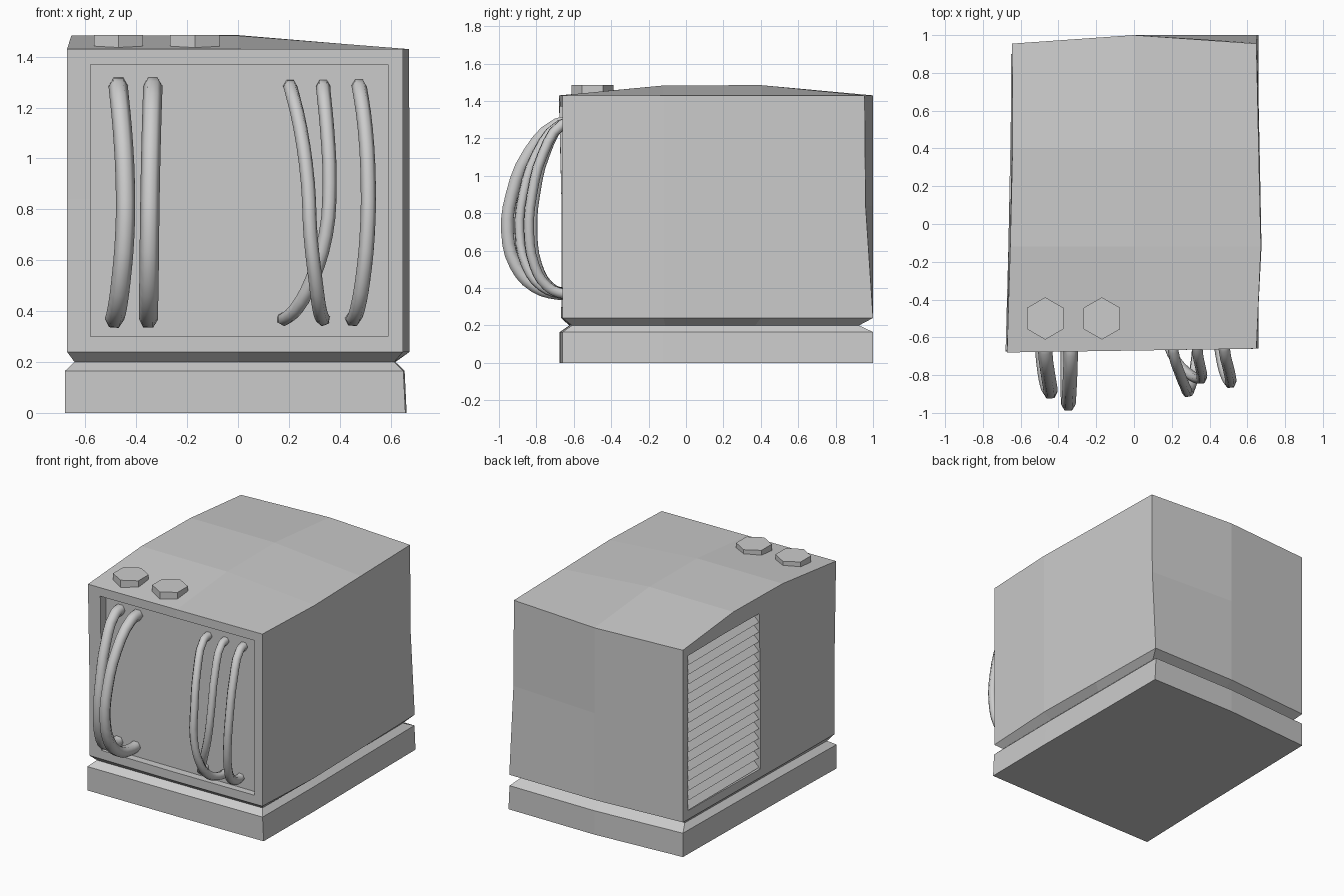
import bpy, bmesh, math
from mathutils import Vector

if "Cube" in bpy.data.objects:
    bpy.data.objects.remove(bpy.data.objects["Cube"])


def make_object(name, bm):
    bmesh.ops.recalc_face_normals(bm, faces=bm.faces)
    me = bpy.data.meshes.new(name)
    bm.to_mesh(me)
    bm.free()
    ob = bpy.data.objects.new(name, me)
    bpy.context.collection.objects.link(ob)
    return ob


def box(name, lo, hi):
    bm = bmesh.new()
    bmesh.ops.create_cube(bm, size=1)
    for v in bm.verts:
        v.co = Vector([(a + b) / 2 + c * (b - a) for a, b, c in zip(lo, hi, v.co)])
    return make_object(name, bm)


def cut(ob, cutter):
    mod = ob.modifiers.new("recess", 'BOOLEAN')
    mod.operation, mod.object, mod.solver = 'DIFFERENCE', cutter, 'EXACT'
    bpy.context.view_layer.objects.active = ob
    bpy.ops.object.modifier_apply(modifier=mod.name)
    bpy.data.objects.remove(cutter)


# Slightly warped plans, counter-clockwise from the front left corner
back_left = [(0, 1), (-.645, .955)]
plinth = [(-.68, -.675), (0, -.67), (.65, -.66), (.655, -.12), (.652, .4),
          (.65, 1)] + back_left + [(-.655, .4), (-.665, -.12)]
foot = [(x + .008 if x > .6 else x, y) for x, y in plinth]
groove = [(x * .945, y * .925) for x, y in plinth]
lower = [(-.672, -.665), (0, -.668), (.648, -.66), (.675, -.12), (.665, .4),
         (.652, 1)] + back_left + [(-.655, .4), (-.665, -.12)]
middle = [(.648, .96) if i == 5 else p for i, p in enumerate(lower)]
upper = [(-.672, -.68), (0, -.67), (.648, -.66), (.672, -.12), (.66, .4),
         (.648, .955)] + back_left + [(-.643, .4), (-.655, -.12)]

# Body shell with grooved plinth and domed lid
bm = bmesh.new()
rings = []
for z, plan in [(0, foot), (.165, plinth), (.2, groove), (.24, lower),
                (.84, middle), (1.43, upper)]:
    rings.append([bm.verts.new((x, y, z)) for x, y in plan])
for a, b in zip(rings, rings[1:]):
    for i in range(10):
        j = (i + 1) % 10
        bm.faces.new((a[i], a[j], b[j], b[i]))
bm.faces.new(rings[0][::-1])
top = rings[-1]
top[8].co.z = top[9].co.z = 1.483
mid_front = bm.verts.new((0, -.12, 1.483))
mid_back = bm.verts.new((0, .4, 1.485))
rows = [(top[0], top[1], top[2]), (top[9], mid_front, top[3]),
        (top[8], mid_back, top[4]), (top[7], top[6], top[5])]
for a, b in zip(rows, rows[1:]):
    for i in range(2):
        bm.faces.new((a[i], a[i + 1], b[i + 1], b[i]))
body = make_object("body", bm)

# Front panel and side vent recesses
cut(body, box("front_cutter", (-.58, -.9, .30), (.59, -.615, 1.37)))
cut(body, box("vent_cutter", (-.9, .13, .30), (-.59, .90, 1.37)))

# Sloping vent slats
bm = bmesh.new()
count = 16
pitch = 1.07 / count
for i in range(count):
    z = .30 + i * pitch
    ends = []
    for y in (.13, .90):
        ends.append([bm.verts.new((x, y, h)) for x, h in
                     ((-.65, z + .006), (-.588, z + pitch), (-.588, z + .006))])
    a, b = ends
    bm.faces.new(a)
    bm.faces.new(b[::-1])
    for k in range(3):
        bm.faces.new((a[k], a[(k + 1) % 3], b[(k + 1) % 3], b[k]))
make_object("vent_slats", bm)

# Hexagonal knobs
for i, x in enumerate((-.47, -.17)):
    bpy.ops.mesh.primitive_cylinder_add(vertices=6, radius=.112, depth=.055,
                                        location=(x, -.5, 1.458))
    bpy.context.object.name = f"knob_{i + 1}"

# Bent tubes: shared side profile, each with its own reach, radius and x drift
heights = (1.285, 1.275, 1.12, .9, .7, .52, .41, .37, .37)
reaches = (0, .23, .67, .93, 1, .87, .58, .2, 0)
tubes = [
    (.27, .038, (-.47, -.47, -.455, -.443, -.445, -.46, -.475, -.485, -.485)),
    (.335, .038, (-.335, -.335, -.34, -.345, -.348, -.35, -.352, -.352, -.352)),
    (.27, .028, (.205, .208, .245, .275, .285, .305, .32, .333, .335)),
    (.20, .028, (.335, .335, .35, .36, .345, .29, .23, .185, .18)),
    (.22, .03, (.475, .478, .50, .512, .508, .49, .47, .455, .45)),
]
for n, (reach, radius, xs) in enumerate(tubes):
    cu = bpy.data.curves.new(f"tube_{n + 1}", 'CURVE')
    cu.dimensions = '3D'
    cu.bevel_depth, cu.bevel_resolution, cu.resolution_u = radius, 1, 3
    cu.use_fill_caps = True
    sp = cu.splines.new('BEZIER')
    sp.bezier_points.add(len(xs) - 1)
    for p, x, z, f in zip(sp.bezier_points, xs, heights, reaches):
        p.co = (x, -.61 - f * (reach + .01), z)
        p.handle_left_type = p.handle_right_type = 'AUTO'
    ob = bpy.data.objects.new(cu.name, cu)
    bpy.context.collection.objects.link(ob)
    bpy.ops.object.select_all(action='DESELECT')
    ob.select_set(True)
    bpy.context.view_layer.objects.active = ob
    bpy.ops.object.convert(target='MESH')
    bpy.ops.object.shade_smooth_by_angle(angle=math.radians(65))
